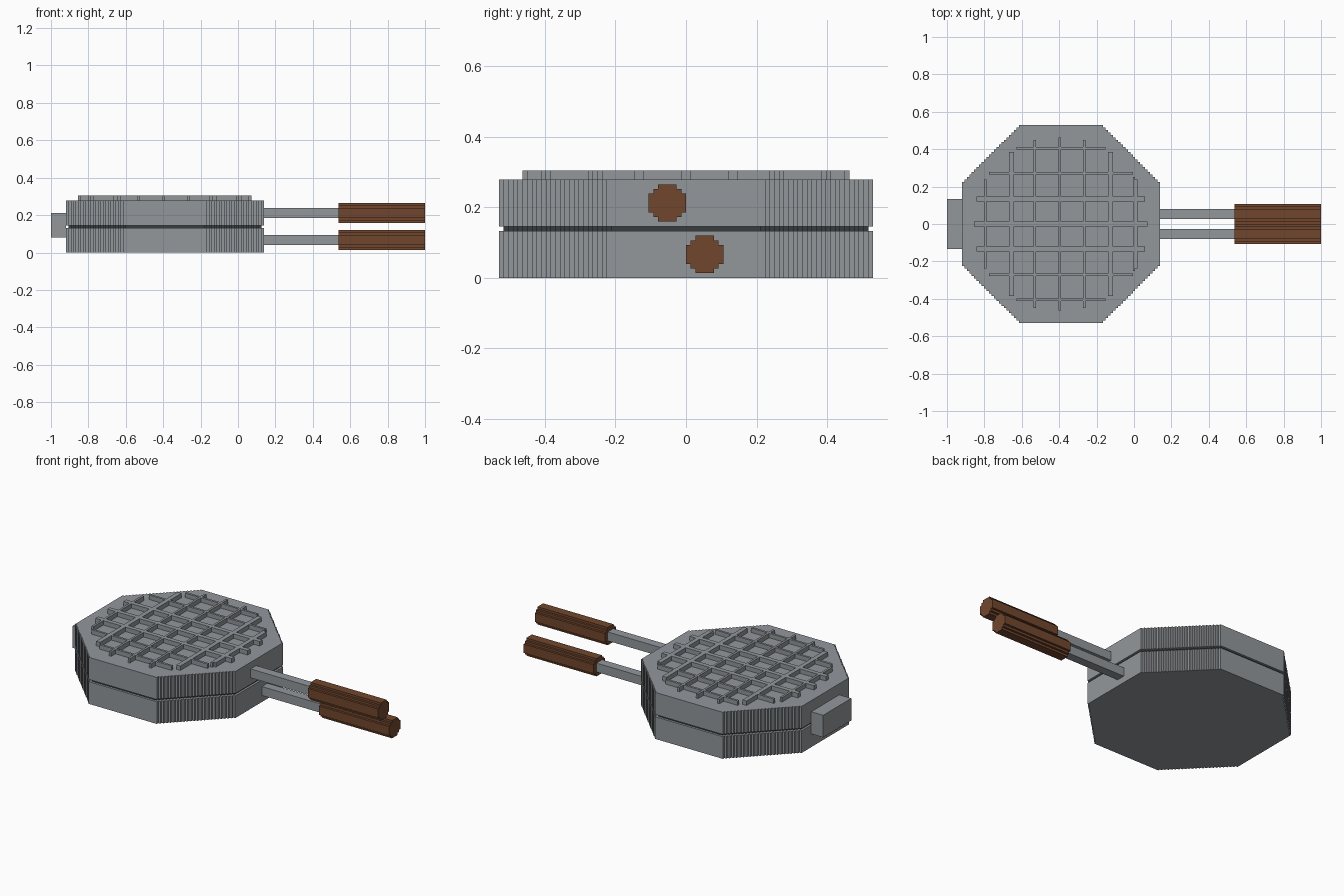
import bpy, bmesh, math
from mathutils import Vector

if "Cube" in bpy.data.objects:
    bpy.data.objects.remove(bpy.data.objects["Cube"])

U = 2 / 151                      # size of one stair step; all sizes below are in steps
CX = 46                          # plate centre along x, counted from the left end


def material(name, rgb):
    m = bpy.data.materials.new(name)
    m.diffuse_color = (*rgb, 1)
    m.use_nodes = True
    m.node_tree.nodes["Principled BSDF"].inputs["Base Color"].default_value = m.diffuse_color
    return m


STEEL = material("steel_grey", (0.29, 0.31, 0.33))
DARK = material("dark_seam", (0.04, 0.045, 0.047))
WOOD = material("brown_wood", (0.165, 0.062, 0.026))


def stepped_octagon(half, flat):
    """Octagon outline whose diagonals are unit stairs, one quadrant turned four times."""
    quad = []
    for i in range(half - flat):
        quad += [(half - i, flat + i), (half - i - 1, flat + i)]
    quad.append((flat, half))
    pts = []
    for _ in range(4):
        pts += quad
        quad = [(-y, x) for x, y in quad]
    return pts


def solid(name, mat, polygons, depth):
    """Extrude flat polygons (in steps) along depth into one closed object."""
    bm = bmesh.new()
    for poly in polygons:
        bm.faces.new([bm.verts.new(Vector(p) * U) for p in poly])
    bmesh.ops.remove_doubles(bm, verts=bm.verts, dist=U * 0.01)
    base = bm.faces[:]
    ext = bmesh.ops.extrude_face_region(bm, geom=base, use_keep_orig=True)
    verts = [g for g in ext["geom"] if isinstance(g, bmesh.types.BMVert)]
    bmesh.ops.translate(bm, verts=verts, vec=Vector(depth) * U)
    bmesh.ops.recalc_face_normals(bm, faces=bm.faces)
    bmesh.ops.translate(bm, verts=bm.verts, vec=(-1, 0, 0))
    me = bpy.data.meshes.new(name)
    bm.to_mesh(me)
    bm.free()
    me.materials.append(mat)
    ob = bpy.data.objects.new(name, me)
    bpy.context.collection.objects.link(ob)
    return ob


def plate(name, mat, half, flat, z0, z1):
    outline = [(CX + x, y, z0) for x, y in stepped_octagon(half, flat)]
    return solid(name, mat, [outline], (0, 0, z1 - z0))


def box(name, mat, x0, x1, y0, y1, z0, z1):
    return solid(name, mat, [[(x0, y0, z0), (x1, y0, z0), (x1, y1, z0), (x0, y1, z0)]],
                 (0, 0, z1 - z0))


# Two octagonal plates with a dark recessed seam between them
plate("lower_plate", STEEL, 40, 17, 0, 10)
plate("seam", DARK, 39, 16, 10, 11)
plate("upper_plate", STEEL, 40, 17, 11, 21)

# Hinge block on the left end
box("hinge", STEEL, 0, 6, -10, 10, 6, 16)

# Waffle ridges: a grid of bars clipped to a circle
cols = {-31, -21, -20, -11, -1, 9, 19, 20, 29, 30}
rows = {-31, -21, -11, -10, -1, 0, 9, 10, 20, 30}
cells = [(i, j) for i in range(-36, 36) for j in range(-36, 36)
         if (i in cols or j in rows) and math.hypot(i + 0.5, j + 0.5) <= 35.2]
solid("waffle_ridges", STEEL,
      [[(CX + i + a, j + b, 21) for a, b in ((0, 0), (1, 0), (1, 1), (0, 1))]
       for i, j in cells], (0, 0, 2))

# Rods and wooden grips, set side by side at two heights
for side, y, z in (("lower", 4, 5), ("upper", -4, 16)):
    box(side + "_rod", STEEL, 86, 116, y - 2, y + 2, z - 2, z + 2)
    ring = [(116, y + a, z + b) for a, b in stepped_octagon(4, 2)]
    solid(side + "_grip", WOOD, [ring], (35, 0, 0))
